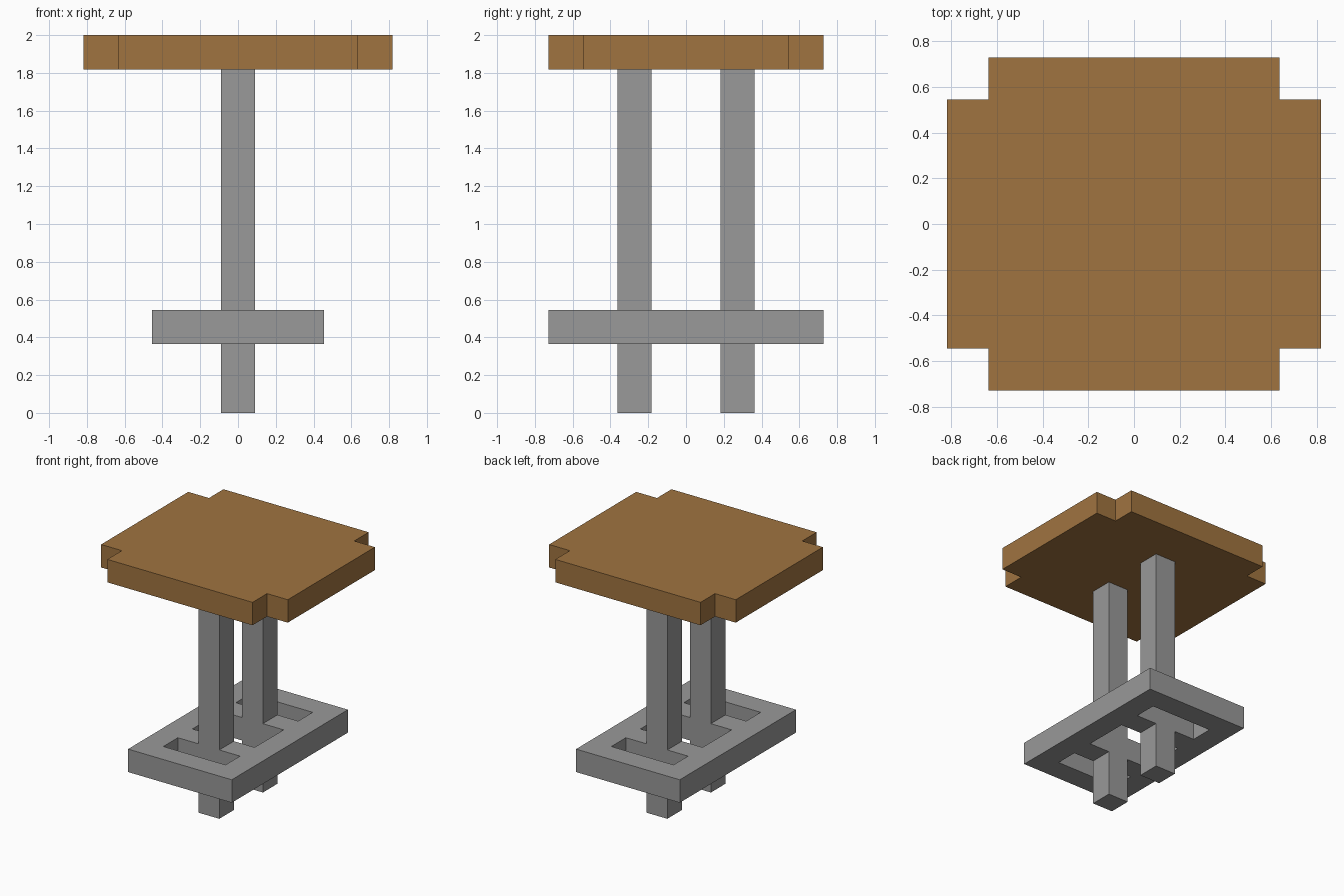
import bpy
import bmesh

U = 1 / 11  # modelling unit: every size is a whole number of these

cube = bpy.data.objects.get("Cube")
if cube:
    bpy.data.objects.remove(cube, do_unlink=True)


def material(name, rgb):
    mat = bpy.data.materials.new(name)
    mat.use_nodes = True
    color = (*rgb, 1)
    mat.diffuse_color = color
    mat.node_tree.nodes["Principled BSDF"].inputs["Base Color"].default_value = color
    return mat


def slab(name, mat, xs, ys, z0, z1, is_open=lambda x, y: False):
    """Flat block over a cell layout, leaving out cells whose centre is open."""
    bm = bmesh.new()
    for xa, xb in zip(xs, xs[1:]):
        for ya, yb in zip(ys, ys[1:]):
            if not is_open((xa + xb) / 2, (ya + yb) / 2):
                corners = [(xa, ya), (xb, ya), (xb, yb), (xa, yb)]
                bm.faces.new([bm.verts.new((x * U, y * U, z0 * U)) for x, y in corners])
    bmesh.ops.remove_doubles(bm, verts=bm.verts[:], dist=0.001)
    # Raise the layout to full thickness, keeping the underside
    geom = bmesh.ops.extrude_face_region(bm, geom=bm.faces[:], use_keep_orig=True)["geom"]
    raised = [v for v in geom if isinstance(v, bmesh.types.BMVert)]
    bmesh.ops.translate(bm, verts=raised, vec=(0, 0, (z1 - z0) * U))
    bmesh.ops.recalc_face_normals(bm, faces=bm.faces[:])
    mesh = bpy.data.meshes.new(name)
    bm.to_mesh(mesh)
    bm.free()
    mesh.materials.append(mat)
    obj = bpy.data.objects.new(name, mesh)
    bpy.context.collection.objects.link(obj)
    return obj


wood = material("brown wood", (0.352, 0.174, 0.051))
metal = material("grey metal", (0.319, 0.319, 0.319))

# Table top with square notches at the four corners
slab("table_top", wood, [-9, -7, 7, 9], [-8, -6, 6, 8], 20, 22,
     lambda x, y: abs(x) > 7 and abs(y) > 6)

# Two square posts running from the floor to the table top
for name, y in (("front_post", -4), ("back_post", 2)):
    slab(name, metal, [-1, 1], [y, y + 2], 0, 20)

# Lower frame: central opening and two end slots, with crossbars at the posts
slab("lower_frame", metal, [-5, -3, 3, 5], [-8, -6, -4, -2, 2, 4, 6, 8], 4, 6,
     lambda x, y: abs(x) < 3 and (abs(y) < 2 or 4 < abs(y) < 6))
